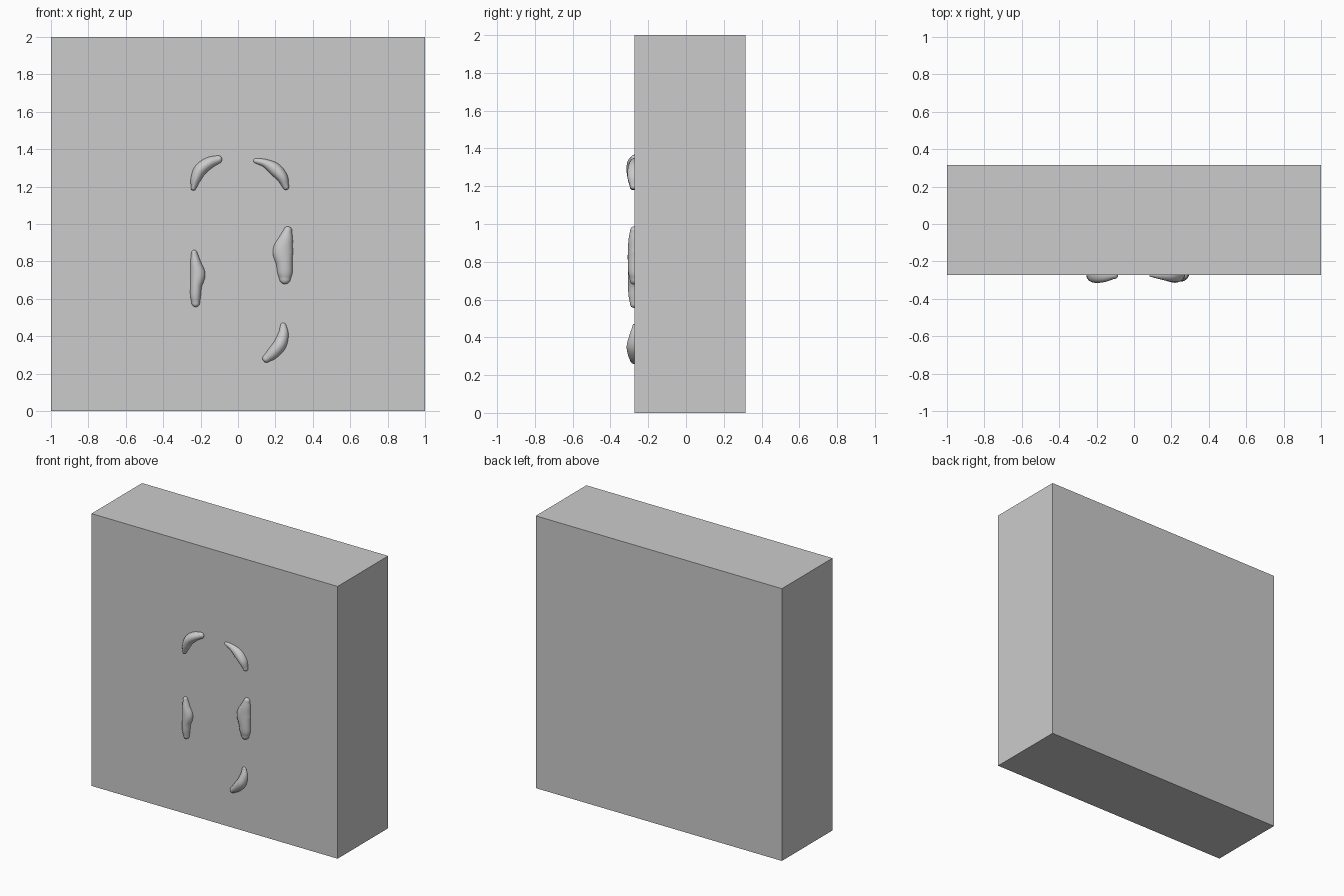
import bpy, bmesh, math
from mathutils import Vector

if "Cube" in bpy.data.objects:
    bpy.data.objects.remove(bpy.data.objects["Cube"])

FRONT, BACK = -0.272, 0.315

# Wall block
bpy.ops.mesh.primitive_cube_add(size=1, location=(0, (FRONT + BACK) / 2, 1))
wall = bpy.context.object
wall.name = "wall_block"
wall.scale = (2, BACK - FRONT, 2)
bpy.ops.object.transform_apply(location=False, rotation=False, scale=True)


def catmull(p, t):
    """Smooth interpolation through the list of vectors, t in 0..len-1."""
    i = min(int(t), len(p) - 2)
    f = t - i
    a = p[i - 1] if i > 0 else 2 * p[0] - p[1]
    b, c = p[i], p[i + 1]
    d = p[i + 2] if i + 2 < len(p) else 2 * p[-1] - p[-2]
    return 0.5 * (2 * b + (c - a) * f + (2 * a - 5 * b + 4 * c - d) * f * f
                  + (3 * b - a - 3 * c + d) * f ** 3)


def lump(name, spine):
    """Sweep a rounded section along (x, z, radius, height) points."""
    pts = [Vector(s) for s in spine]
    n, sides, cap = 28, 24, 6
    stations = [catmull(pts, (len(pts) - 1) * k / n) for k in range(n + 1)]

    def tangent(k):
        v = stations[min(k + 1, n)] - stations[max(k - 1, 0)]
        return Vector((v[0], v[1])).normalized()

    # (station, end offset, scale), with rounded caps at both ends
    steps = [(0, -math.cos(k / cap * math.pi / 2), math.sin(k / cap * math.pi / 2)) for k in range(1, cap)]
    steps += [(k, 0, 1) for k in range(n + 1)]
    steps += [(n, math.sin(k / cap * math.pi / 2), math.cos(k / cap * math.pi / 2)) for k in range(1, cap)]
    bm = bmesh.new()
    rings = []
    for k, off, sc in steps:
        x, z, r, h = stations[k]
        t = tangent(k)
        ring = []
        for j in range(sides):
            a = 2 * math.pi * j / sides
            u = r * sc * math.cos(a)
            y = FRONT - h * sc ** 0.7 * math.sin(a)
            ring.append(bm.verts.new((x + t.x * off * r - t.y * u, y, z + t.y * off * r + t.x * u)))
        rings.append(ring)
    for a, b in zip(rings, rings[1:]):
        for j in range(sides):
            m = (j + 1) % sides
            bm.faces.new((a[j], a[m], b[m], b[j]))
    bm.faces.new(rings[0])
    bm.faces.new(rings[-1])
    bmesh.ops.recalc_face_normals(bm, faces=bm.faces)
    for f in bm.faces:
        f.smooth = True
    mesh = bpy.data.meshes.new(name)
    bm.to_mesh(mesh)
    bm.free()
    bpy.context.collection.objects.link(bpy.data.objects.new(name, mesh))


# Raised holds on the front face
lump("upper_left_hold", [(-.238, 1.193, .014, .024), (-.226, 1.24, .027, .037), (-.201, 1.29, .034, .043),
                         (-.155, 1.326, .031, .038), (-.107, 1.345, .022, .022)])
lump("upper_right_hold", [(.095, 1.338, .013, .012), (.145, 1.325, .022, .025), (.196, 1.294, .034, .036),
                          (.236, 1.25, .030, .038), (.256, 1.199, .017, .024)])
lump("middle_left_hold", [(-.234, .845, .016, .022), (-.226, .79, .029, .032), (-.215, .73, .040, .036),
                          (-.224, .67, .031, .035), (-.227, .62, .028, .032), (-.226, .578, .022, .024)])
lump("middle_right_hold", [(.266, .964, .023, .024), (.256, .92, .038, .032), (.24, .855, .054, .036),
                           (.248, .79, .044, .036), (.251, .74, .040, .033), (.251, .71, .031, .026)])
lump("lower_right_hold", [(.242, .456, .016, .012), (.242, .41, .028, .028), (.224, .355, .035, .042),
                          (.187, .31, .032, .036), (.153, .281, .022, .024)])
